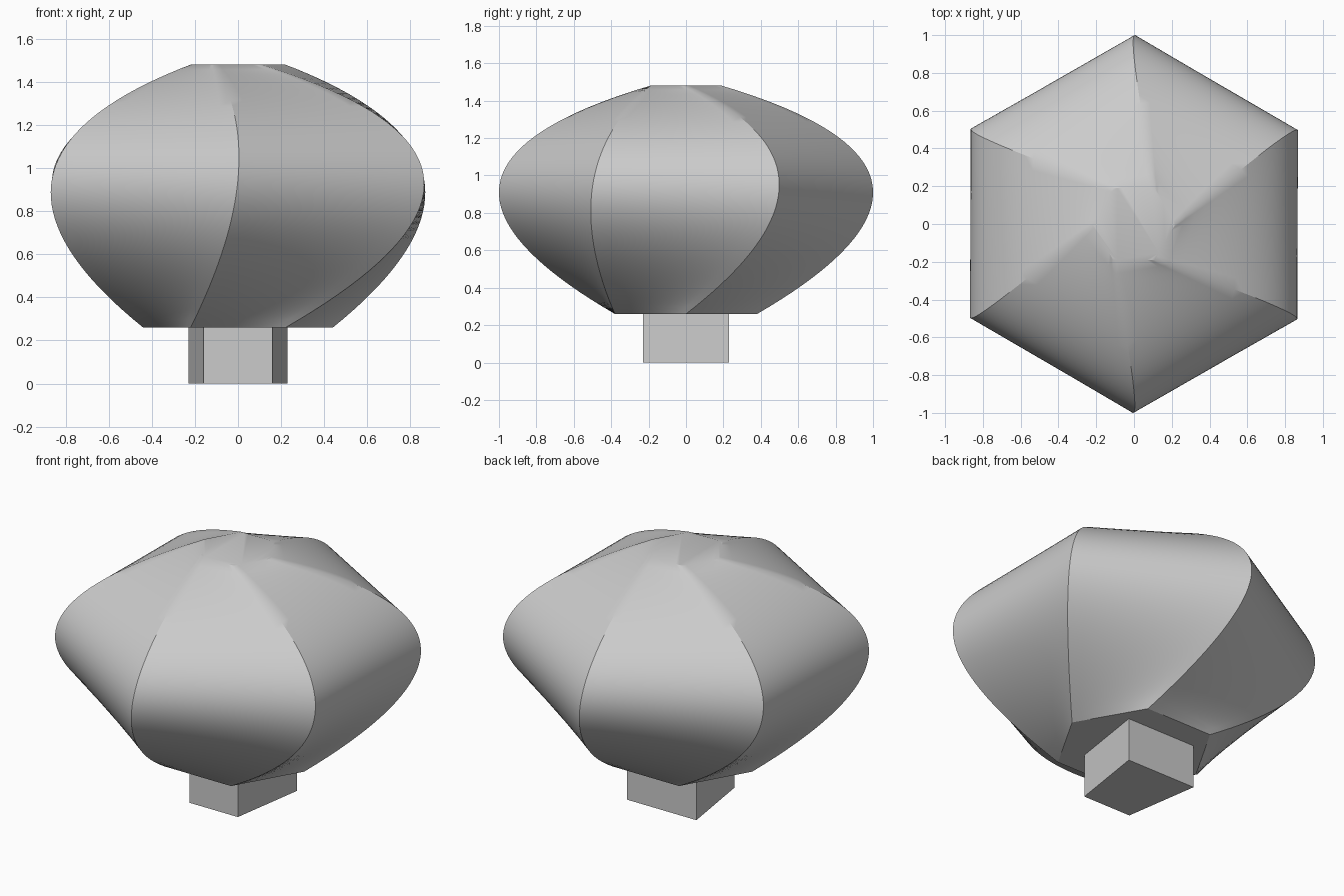
import bpy
import bmesh
from math import sin, cos, radians
from mathutils import Vector

cube = bpy.data.objects.get("Cube")
if cube:
    bpy.data.objects.remove(cube, do_unlink=True)

GREY = (0.6, 0.6, 0.6, 1.0)
mat = bpy.data.materials.new("plain grey")
mat.use_nodes = True
mat.diffuse_color = GREY
mat.node_tree.nodes["Principled BSDF"].inputs["Base Color"].default_value = GREY


def hexagon(radius, z, start):
    """Six corners, the first at the given angle."""
    return [Vector((radius * cos(radians(start + 60 * i)),
                    radius * sin(radians(start + 60 * i)), z)) for i in range(6)]


def loft(name, sections, caps=True):
    """Skin closed rings of points, bottom to top, and cap both ends."""
    bm = bmesh.new()
    rings = [[bm.verts.new(p) for p in ring] for ring in sections]
    for low, high in zip(rings, rings[1:]):
        n = len(low)
        for i in range(n):
            j = (i + 1) % n
            bm.faces.new((low[i], low[j], high[j], high[i]))
    bm.faces.new(rings[0][::-1])
    bm.faces.new(rings[-1])
    bmesh.ops.recalc_face_normals(bm, faces=bm.faces)
    mesh = bpy.data.meshes.new(name)
    bm.to_mesh(mesh)
    bm.free()
    mesh.materials.append(mat)
    obj = bpy.data.objects.new(name, mesh)
    bpy.context.collection.objects.link(obj)
    return obj


def split_sides(corners, count):
    """Divide each straight side into equal steps."""
    return [a.lerp(b, k / count)
            for a, b in zip(corners, corners[1:] + corners[:1])
            for k in range(count)]


# Canopy: three hexagons, the outer two turned, joined by a smooth curve
BASE_Z = 0.26
bottom = hexagon(0.44, BASE_Z, 0)
middle = hexagon(0.997, 0.95, 30)
top = hexagon(0.22, 1.48, 0)
LEVELS, STEPS = 40, 10
rings = []
for level in range(LEVELS + 1):
    t = 2 * level / LEVELS - 1
    corners = [b * (t * (t - 1) / 2) + m * (1 - t * t) + u * (t * (t + 1) / 2)
               for b, m, u in zip(bottom, middle, top)]
    rings.append(split_sides(corners, STEPS))
canopy = loft("canopy", rings)

# Trunk: a block, narrower at the front than at the back
FRONT, BACK = 0.16, 0.23
outline = [(-FRONT, -BACK), (FRONT, -BACK), (BACK, BACK), (-BACK, BACK)]
trunk = loft("trunk", [[Vector((x, y, z)) for x, y in outline] for z in (0, BASE_Z)])

# Smooth the curved sides and keep the corner ridges crisp
bpy.ops.object.select_all(action='DESELECT')
canopy.select_set(True)
bpy.context.view_layer.objects.active = canopy
bpy.ops.object.shade_smooth_by_angle(angle=radians(30))
